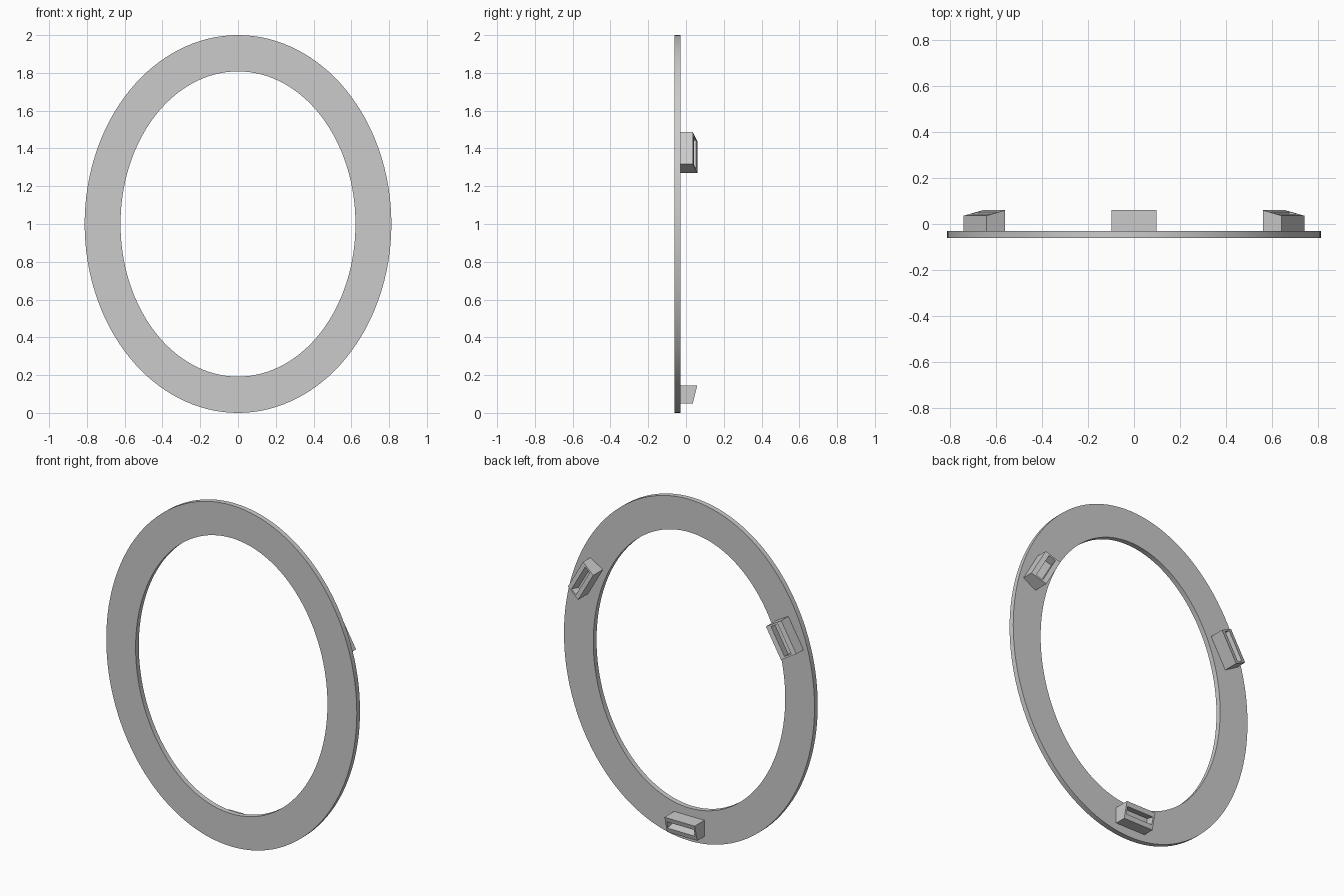
import bpy, bmesh
from math import sin, cos, pi, radians
from mathutils import Vector, Matrix

cube = bpy.data.objects.get("Cube")
if cube:
    bpy.data.objects.remove(cube, do_unlink=True)

grey = bpy.data.materials.new("plain_grey")
grey.use_nodes = True
colour = (0.6, 0.6, 0.6, 1)
grey.diffuse_color = colour
grey.node_tree.nodes["Principled BSDF"].inputs["Base Color"].default_value = colour

FRONT, BACK, CENTRE = -0.06, -0.03, 1.0


def make_object(name, bm):
    bmesh.ops.recalc_face_normals(bm, faces=bm.faces)
    mesh = bpy.data.meshes.new(name)
    bm.to_mesh(mesh)
    bm.free()
    mesh.materials.append(grey)
    obj = bpy.data.objects.new(name, mesh)
    bpy.context.collection.objects.link(obj)
    return obj


# Flat oval ring: four ellipses bridged into a rectangular section
def oval_ring(name, outer, inner, steps=128):
    bm = bmesh.new()
    loops = []
    for (rx, rz), y in ((outer, FRONT), (outer, BACK), (inner, BACK), (inner, FRONT)):
        angles = [2 * pi * i / steps for i in range(steps)]
        loops.append([bm.verts.new((rx * cos(a), y, CENTRE + rz * sin(a))) for a in angles])
    for k, loop in enumerate(loops):
        other = loops[(k + 1) % len(loops)]
        for i in range(steps):
            j = (i + 1) % steps
            bm.faces.new((loop[i], loop[j], other[j], other[i]))
    return make_object(name, bm)


# Wedge clip with a slanted back and a closed slot sunk into it
def clip(name, x, z, turn, length=0.196, slot_length=0.176):
    bm = bmesh.new()
    profile = [(BACK, -0.0475), (0.036, -0.0475), (0.06, 0.0475), (BACK, 0.0475)]
    base = bm.faces.new([bm.verts.new((-length / 2, y, h)) for y, h in profile])
    end = bmesh.ops.extrude_face_region(bm, geom=[base])["geom"]
    bmesh.ops.translate(bm, vec=(length, 0, 0),
                        verts=[v for v in end if isinstance(v, bmesh.types.BMVert)])
    bmesh.ops.recalc_face_normals(bm, faces=bm.faces)
    slant = max(bm.faces, key=lambda f: f.calc_center_median().y)
    bmesh.ops.inset_individual(bm, faces=[slant], thickness=0.039)
    for v in slant.verts:
        v.co.x = slot_length / 2 if v.co.x > 0 else -slot_length / 2
    inward = -slant.normal * 0.05
    floor = bmesh.ops.extrude_discrete_faces(bm, faces=[slant])["faces"][0]
    bmesh.ops.translate(bm, vec=inward, verts=floor.verts)
    obj = make_object(name, bm)
    obj.matrix_world = Matrix.Translation(Vector((x, 0, z))) @ Matrix.Rotation(radians(turn), 4, "Y")
    return obj


ring = oval_ring("oval_ring", (0.812, 1.0), (0.622, 0.808))
bpy.context.view_layer.objects.active = ring
ring.select_set(True)
bpy.ops.object.shade_smooth_by_angle(angle=radians(30))

clip("bottom_clip", 0, 0.0985, 0)
for side, name in ((1, "left_clip"), (-1, "right_clip")):
    clip(name, side * 0.65, 1.378, -side * 120)
